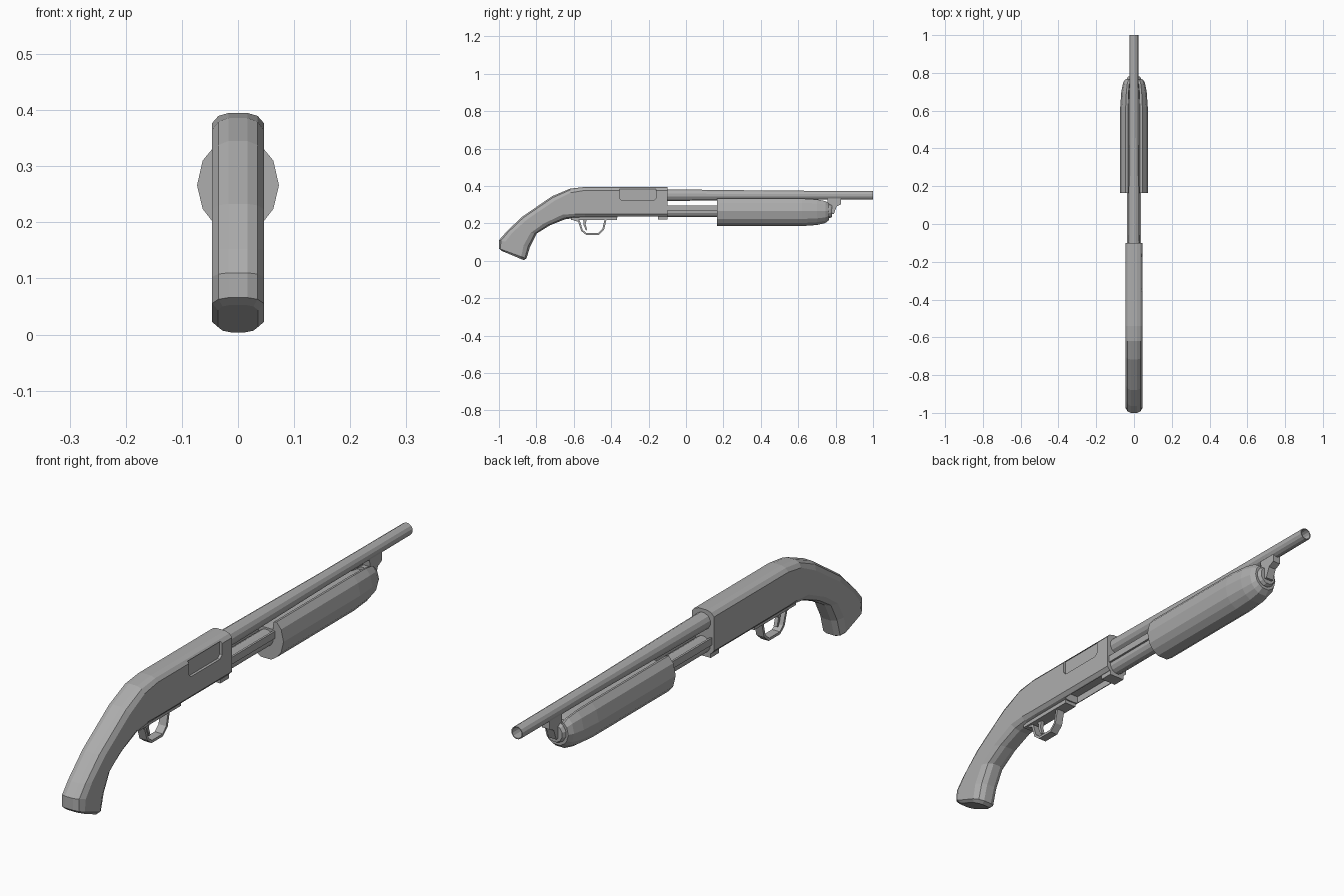
import bpy, bmesh, math
from mathutils import Vector

cube = bpy.data.objects.get("Cube")
if cube:
    bpy.data.objects.remove(cube, do_unlink=True)

grey = bpy.data.materials.new("plain_grey")
grey.use_nodes = True
colour = (0.42, 0.42, 0.42, 1)
grey.diffuse_color = colour
grey.node_tree.nodes["Principled BSDF"].inputs["Base Color"].default_value = colour


def loft(name, rings, caps=True, closed=False):
    """Skin a list of equal-length rings of points."""
    bm = bmesh.new()
    loops = [[bm.verts.new(p) for p in ring] for ring in rings]
    n = len(loops[0])
    pairs = list(zip(loops, loops[1:]))
    if closed:
        pairs.append((loops[-1], loops[0]))
    for a, b in pairs:
        for i in range(n):
            j = (i + 1) % n
            bm.faces.new((a[i], a[j], b[j], b[i]))
    if caps and not closed:
        bm.faces.new(loops[0])
        bm.faces.new(loops[-1])
    bmesh.ops.recalc_face_normals(bm, faces=bm.faces)
    mesh = bpy.data.meshes.new(name)
    bm.to_mesh(mesh)
    bm.free()
    mesh.materials.append(grey)
    obj = bpy.data.objects.new(name, mesh)
    bpy.context.collection.objects.link(obj)
    return obj


def circle(y, z, r, n):
    turns = [2 * math.pi * (i + 0.5) / n for i in range(n)]
    return [(r * math.cos(t), y, z + r * math.sin(t)) for t in turns]


def plate(name, outline, x0, x1):
    """Extrude a (y, z) outline across x."""
    return loft(name, [[(x, y, z) for y, z in outline] for x in (x0, x1)])


def box(name, x0, x1, y0, y1, z0, z1):
    return plate(name, [(y0, z0), (y1, z0), (y1, z1), (y0, z1)], x0, x1)


def cut(target, cutter):
    mod = target.modifiers.new("cut", "BOOLEAN")
    mod.operation = "DIFFERENCE"
    mod.solver = "EXACT"
    mod.object = cutter
    cutter.hide_render = True
    cutter.hide_set(True)
    cutter.display_type = "WIRE"


def body_ring(top, bottom, corner, width=0.046):
    """Rounded slab section between a top and a bottom point."""
    t, b = Vector((0, *top)), Vector((0, *bottom))
    up = (t - b).normalized()
    half = [(0.36, 0), (0.76, 0.3), (1, 1)]
    right = [b + up * corner * d + Vector((width * w, 0, 0)) for w, d in half]
    right += [t - up * corner * d + Vector((width * w, 0, 0)) for w, d in reversed(half)]
    left = [Vector((-p.x, p.y, p.z)) for p in reversed(right)]
    return right + left


# Receiver and pistol grip: top point, bottom point, corner size
stations = [
    ((-0.985, 0.053), (-0.868, 0.004), 0.025, 0.036),
    ((-1.0, 0.066), (-0.853, 0.012), 0.03),
    ((-1.0, 0.11), (-0.834, 0.075), 0.035),
    ((-0.963, 0.152), (-0.797, 0.147), 0.035),
    ((-0.88, 0.233), (-0.727, 0.19), 0.035),
    ((-0.717, 0.345), (-0.647, 0.222), 0.028),
    ((-0.62, 0.386), (-0.594, 0.23), 0.022),
    ((-0.54, 0.395), (-0.54, 0.232), 0.018),
    ((-0.1, 0.395), (-0.1, 0.232), 0.018),
]
receiver = loft("receiver_and_grip", [body_ring(*s) for s in stations])

# Ejection port on the left side, loading port underneath
port = [(-0.355, 0.384), (-0.355, 0.335), (-0.343, 0.323),
        (-0.172, 0.323), (-0.16, 0.335), (-0.16, 0.384)]
cut(receiver, plate("ejection_port_cutter", port, 0.036, 0.08))
cut(receiver, box("loading_port_cutter", -0.03, 0.03, -0.365, -0.15, 0.2, 0.262))

# Collar under the front of the receiver
box("receiver_collar", -0.032, 0.032, -0.15, -0.1, 0.22, 0.24)

# Hollow barrel
barrel = [(-0.11, 0.032), (0.1, 0.03), (0.5, 0.025), (1.0, 0.0235)]
bore = [(1.0, 0.02), (0.6, 0.02)]
loft("barrel", [circle(y, 0.351, r, 12) for y, r in barrel + bore])

# Magazine tube, its cap and the action bars
loft("magazine_tube", [circle(y, 0.264, 0.031, 12) for y in (-0.11, 0.76)])
cap = [(0.74, 0.04), (0.768, 0.04), (0.78, 0.034)]
loft("magazine_cap", [circle(y, 0.267, r, 12) for y, r in cap])
for side, x in (("left", 0.034), ("right", -0.034)):
    box(side + "_action_bar", x - 0.004, x + 0.004, -0.11, 0.2, 0.27, 0.297)

# Lug joining barrel and magazine cap
lug = [(0.755, 0.335), (0.83, 0.335), (0.83, 0.303), (0.805, 0.29),
       (0.79, 0.25), (0.765, 0.25)]
plate("barrel_lug", lug, -0.016, 0.016)

# Sliding fore-end: trough section shrinking at its front
section = [(0.022, -0.08), (0.046, -0.064), (0.063, -0.042), (0.073, 0),
           (0.063, 0.044), (0.044, 0.067), (0.031, 0.063), (0.029, 0.035)]
section += [(-x, z) for x, z in reversed(section)]
slices = [(0.165, 1, 1), (0.62, 1, 1), (0.7, 0.92, 0.93),
          (0.745, 0.8, 0.8), (0.765, 0.66, 0.6)]
loft("fore_end", [[(x * sx, y, 0.266 + z * sz) for x, z in section]
                  for y, sx, sz in slices])

# Trigger plate, guard and trigger
box("trigger_plate", -0.024, 0.024, -0.615, -0.37, 0.219, 0.236)
path = [(-0.6, 0.221), (-0.572, 0.212), (-0.556, 0.162), (-0.533, 0.144),
        (-0.468, 0.144), (-0.443, 0.167), (-0.43, 0.221)]
rings = []
for i, (y, z) in enumerate(path):
    before, after = path[max(i - 1, 0)], path[min(i + 1, len(path) - 1)]
    d = Vector((after[0] - before[0], after[1] - before[1])).normalized() * 0.005
    rings.append([(x, y + s * d.y, z - s * d.x)
                  for x, s in ((-0.016, -1), (0.016, -1), (0.016, 1), (-0.016, 1))])
loft("trigger_guard", rings)
trigger = [(-0.55, 0.222), (-0.53, 0.222), (-0.537, 0.195), (-0.528, 0.165),
           (-0.535, 0.163), (-0.547, 0.19)]
plate("trigger", trigger, -0.007, 0.007)
